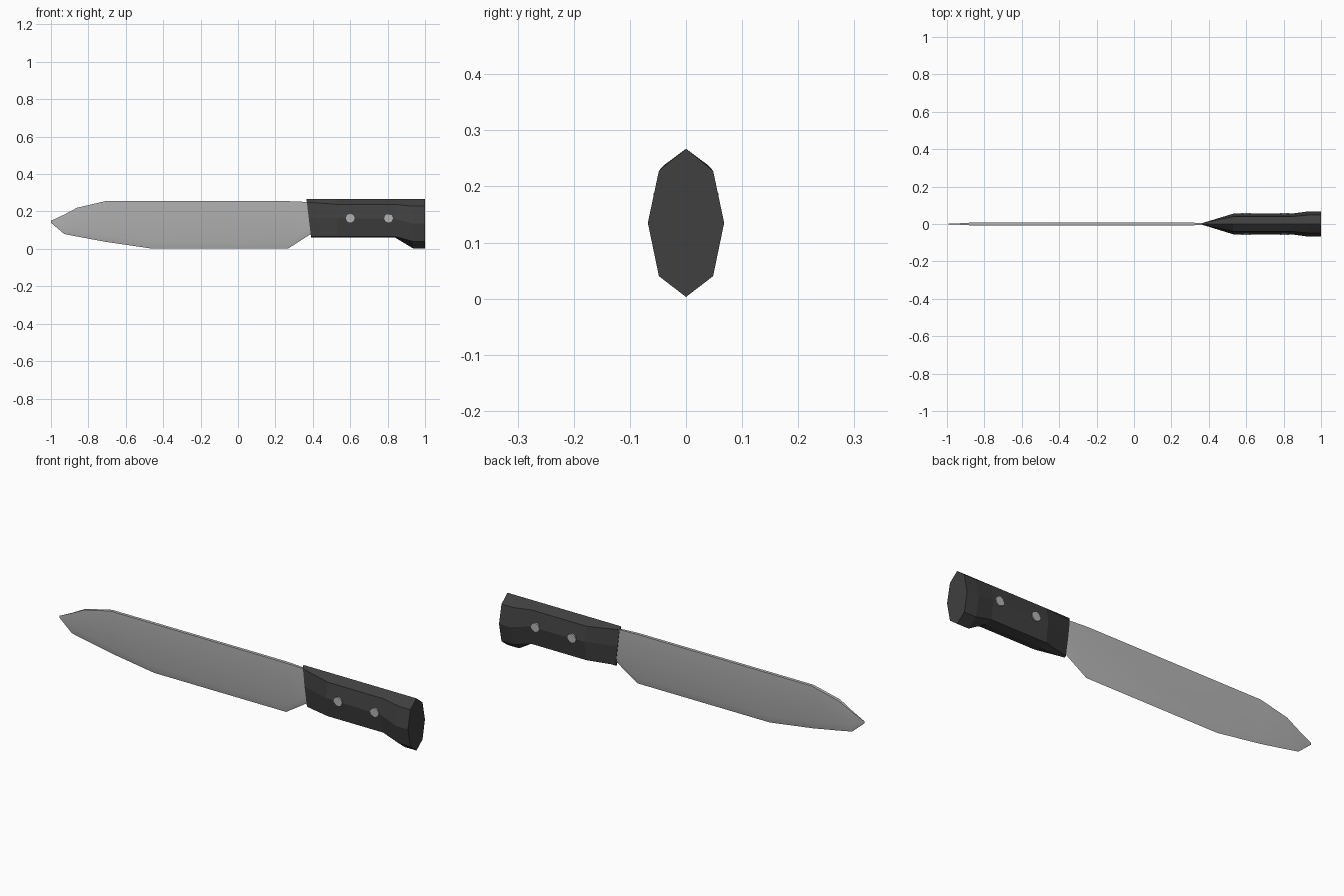
import bpy, bmesh, math

cube = bpy.data.objects.get("Cube")
if cube:
    bpy.data.objects.remove(cube, do_unlink=True)


def material(name, value):
    m = bpy.data.materials.new(name)
    m.use_nodes = True
    colour = (value, value, value, 1)
    m.diffuse_color = colour
    m.node_tree.nodes["Principled BSDF"].inputs["Base Color"].default_value = colour
    return m


steel = material("steel grey", 0.45)
black = material("handle black", 0.05)


def loft(name, rings, mat, smooth=None):
    """Skin a list of closed rings and cap both ends."""
    bm = bmesh.new()
    loops = [[bm.verts.new(p) for p in ring] for ring in rings]
    n = len(loops[0])
    for a, b in zip(loops, loops[1:]):
        for i in range(n):
            j = (i + 1) % n
            bm.faces.new((a[i], a[j], b[j], b[i]))
    bm.faces.new(loops[0])
    bm.faces.new(loops[-1])
    bmesh.ops.remove_doubles(bm, verts=bm.verts, dist=0.0005)
    bmesh.ops.recalc_face_normals(bm, faces=bm.faces)
    mesh = bpy.data.meshes.new(name)
    bm.to_mesh(mesh)
    bm.free()
    mesh.materials.append(mat)
    obj = bpy.data.objects.new(name, mesh)
    bpy.context.collection.objects.link(obj)
    if smooth:
        bpy.ops.object.select_all(action="DESELECT")
        obj.select_set(True)
        bpy.context.view_layer.objects.active = obj
        bpy.ops.object.shade_smooth_by_angle(angle=math.radians(smooth))
    return obj


# Blade: flat spine, thick flanks, sharp lower edge
blade_stations = [  # x, spine height, edge height, half thickness
    (-1.0, 0.15, 0.14, 0.001),
    (-0.93, 0.183, 0.08, 0.004),
    (-0.86, 0.22, 0.066, 0.008),
    (-0.71, 0.255, 0.038, 0.008),
    (-0.47, 0.255, 0.003, 0.008),
    (0.27, 0.255, 0.003, 0.008),
    (0.39, 0.25, 0.08, 0.005),
]


def blade_ring(x, top, bottom, t):
    bevel = bottom + min(0.035, 0.4 * (top - bottom))
    return [(x, -t, top), (x, -t, bevel), (x, 0, bottom),
            (x, t, bevel), (x, t, top)]


loft("blade", [blade_ring(*s) for s in blade_stations], steel, 35)

# Handle: eight-sided section that pinches at the blade and flares at the butt
handle_stations = [  # x, bottom, lower shoulder, middle, upper shoulder, half width
    (0.38, 0.06, 0.066, 0.165, 0.25, 0.008),
    (0.53, 0.06, 0.066, 0.165, 0.238, 0.055),
    (0.84, 0.06, 0.066, 0.16, 0.238, 0.055),
    (0.935, 0.003, 0.04, 0.135, 0.228, 0.068),
    (1.0, 0.003, 0.04, 0.135, 0.228, 0.068),
]


def handle_ring(x, bottom, low, mid, high, w):
    top, s = 0.267, w * 0.71
    half = [(0, top), (s, high), (w, mid), (s, low), (0, bottom)]
    section = half + [(-y, z) for y, z in half[-2:0:-1]]
    slant = 0.12 if x < 0.5 else 0
    return [(x - slant * (z - 0.15), y, z) for y, z in section]


loft("handle", [handle_ring(*s) for s in handle_stations], black)

# Rivets through the handle
for name, x in (("front_rivet", 0.60), ("rear_rivet", 0.805)):
    bpy.ops.mesh.primitive_cylinder_add(
        vertices=8, radius=0.024, depth=0.116, location=(x, 0, 0.164),
        rotation=(math.pi / 2, 0, 0))
    rivet = bpy.context.object
    rivet.name = name
    rivet.data.materials.append(steel)
